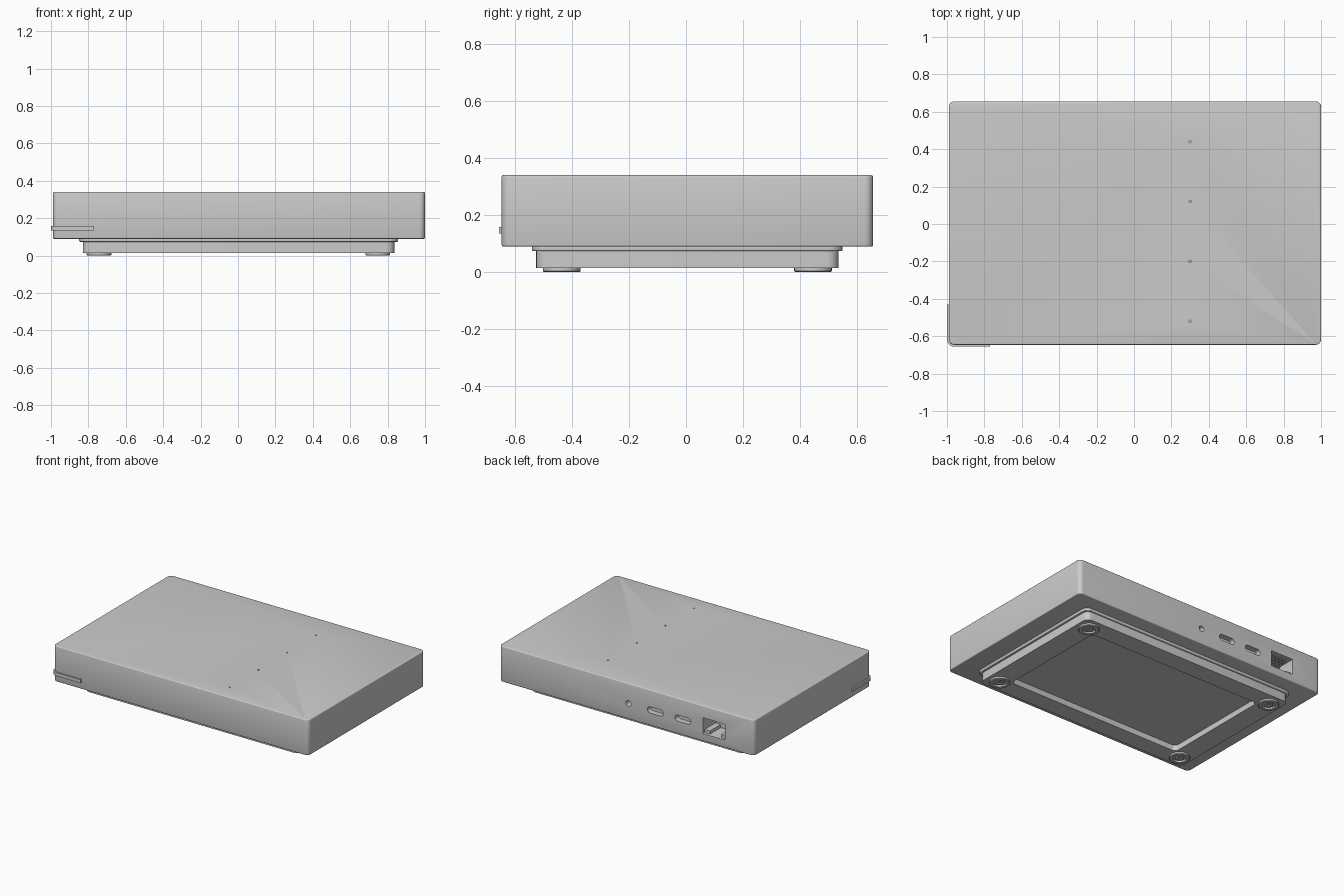
import bpy, bmesh
from math import sin, cos, pi, radians
from mathutils import Matrix

cube = bpy.data.objects.get("Cube")
if cube:
    bpy.data.objects.remove(cube, do_unlink=True)

grey = bpy.data.materials.new("plain_grey")
grey.use_nodes = True
grey.diffuse_color = (0.6, 0.6, 0.6, 1)
bsdf = next(n for n in grey.node_tree.nodes if n.type == 'BSDF_PRINCIPLED')
bsdf.inputs["Base Color"].default_value = (0.6, 0.6, 0.6, 1)


def arc(cx, cy, r, start, end, n=6):
    angles = [radians(start + (end - start) * i / n) for i in range(n + 1)]
    return [(cx + r * cos(a), cy + r * sin(a)) for a in angles]


def rounded_rect(x0, x1, y0, y1, r, n=6):
    return (arc(x1 - r, y1 - r, r, 0, 90, n) + arc(x0 + r, y1 - r, r, 90, 180, n)
            + arc(x0 + r, y0 + r, r, 180, 270, n) + arc(x1 - r, y0 + r, r, 270, 360, n))


def finish(name, bm, smooth=True):
    bmesh.ops.recalc_face_normals(bm, faces=bm.faces)
    mesh = bpy.data.meshes.new(name)
    bm.to_mesh(mesh)
    bm.free()
    mesh.materials.append(grey)
    obj = bpy.data.objects.new(name, mesh)
    bpy.context.collection.objects.link(obj)
    if smooth:
        smooth_shade(obj)
    return obj


def activate(obj):
    bpy.ops.object.select_all(action='DESELECT')
    obj.select_set(True)
    bpy.context.view_layer.objects.active = obj


def smooth_shade(obj):
    activate(obj)
    bpy.ops.object.shade_smooth_by_angle(angle=radians(35))


def prism(name, outline, z0, z1, bevel=0.0, upright=False):
    """Extrude an outline along z; upright turns it to face the back."""
    bm = bmesh.new()
    bottom = bm.faces.new([bm.verts.new((x, y, z0)) for x, y in outline])
    top = bmesh.ops.extrude_face_region(bm, geom=[bottom])["geom"]
    bmesh.ops.translate(bm, verts=[v for v in top if isinstance(v, bmesh.types.BMVert)],
                        vec=(0, 0, z1 - z0))
    if bevel:
        rims = [e for e in bm.edges if abs(e.verts[0].co.z - e.verts[1].co.z) < 1e-6]
        bmesh.ops.bevel(bm, geom=rims, offset=bevel, segments=3, profile=0.5, affect='EDGES')
    if upright:
        bm.transform(Matrix.Rotation(pi / 2, 4, 'X'))
    return finish(name, bm)


def cut(target, cutter):
    cutter.hide_render = True
    mod = target.modifiers.new("cut", 'BOOLEAN')
    mod.operation = 'DIFFERENCE'
    mod.solver = 'EXACT'
    mod.object = cutter
    activate(target)
    bpy.ops.object.modifier_apply(modifier=mod.name)
    bpy.data.objects.remove(cutter, do_unlink=True)


# Main case
BACK = 0.656
body = prism("case", rounded_rect(-0.99, 1.0, -0.646, BACK, 0.03), 0.09, 0.34, 0.006)

# Rear openings: audio jack, two slots and a network socket
PORT_Z = 0.2
cut(body, prism("jack_cutter", arc(-0.01, PORT_Z, 0.02, 0, 345, 23), -0.7, 0.05 - BACK, 0, True))
for x in (-0.22, -0.435):
    slot = rounded_rect(x - 0.062, x + 0.062, PORT_Z - 0.022, PORT_Z + 0.022, 0.0215)
    cut(body, prism("slot_cutter", slot, -0.7, 0.04 - BACK, 0, True))
SOCKET_X = -0.677
socket = rounded_rect(SOCKET_X - 0.087, SOCKET_X + 0.087, 0.143, 0.255, 0.003, 2)
cut(body, prism("socket_cutter", socket, -0.7, 0.14 - BACK, 0, True))

# Pinholes on the top
for i in range(4):
    cut(body, prism("pinhole_cutter", arc(0.3, 0.44 - 0.32 * i, 0.006, 0, 330, 11), 0.325, 0.36))
smooth_shade(body)

# Network socket shoulders and contact pins
for side in (-1, 1):
    a, b = sorted((SOCKET_X + side * 0.045, SOCKET_X + side * 0.09))
    prism("socket_shoulder", [(a, 0.14), (b, 0.14), (b, 0.165), (a, 0.165)],
          0.02 - BACK, 0.14 - BACK, 0, True)
for i in range(8):
    x = SOCKET_X - 0.056 + 0.016 * i
    bm = bmesh.new()
    bmesh.ops.create_cube(bm, size=1)
    bm.transform(Matrix.Translation((x, BACK - 0.08, 0.23)) @ Matrix.Rotation(radians(22), 4, 'X')
                 @ Matrix.Diagonal((0.006, 0.11, 0.006, 1)))
    finish("socket_pin", bm, False)

# Light bar wrapped round the front corner
CX, CY = -0.96, -0.616
outer = [(-1.0, -0.43)] + arc(CX, CY, 0.04, 180, 270) + [(-0.77, -0.656)]
inner = [(-0.77, -0.64)] + arc(CX, CY, 0.024, 270, 180) + [(-0.984, -0.43)]
prism("corner_light_bar", outer + inner, 0.135, 0.159)

# Underside lip and base with a shallow pocket
prism("base_lip", rounded_rect(-0.849, 0.855, -0.54, 0.549, 0.05), 0.074, 0.094, 0.005)
base = prism("base", rounded_rect(-0.83, 0.836, -0.525, 0.534, 0.04), 0.015, 0.08)
cut(base, prism("pocket_cutter", rounded_rect(-0.68, 0.68, -0.4, 0.4, 0.03), -0.02, 0.055))
smooth_shade(base)

# Round feet with a ring groove and a screw recess
PROFILE = [(0, 0.011), (0.012, 0.011), (0.012, 0.005), (0.028, 0.005), (0.028, 0.012),
           (0.042, 0.012), (0.042, 0), (0.062, 0), (0.066, 0.004), (0.066, 0.018)]
for x in (-0.743, 0.747):
    for y in (-0.436, 0.445):
        bm = bmesh.new()
        ring = [bm.verts.new((r, 0, z)) for r, z in PROFILE]
        edges = [bm.edges.new(pair) for pair in zip(ring, ring[1:])]
        bmesh.ops.spin(bm, geom=ring + edges, axis=(0, 0, 1), cent=(0, 0, 0),
                       angle=2 * pi, steps=32)
        bmesh.ops.remove_doubles(bm, verts=bm.verts, dist=1e-5)
        bmesh.ops.holes_fill(bm, edges=[e for e in bm.edges if e.is_boundary])
        bmesh.ops.translate(bm, verts=bm.verts, vec=(x, y, 0))
        finish("foot", bm)
